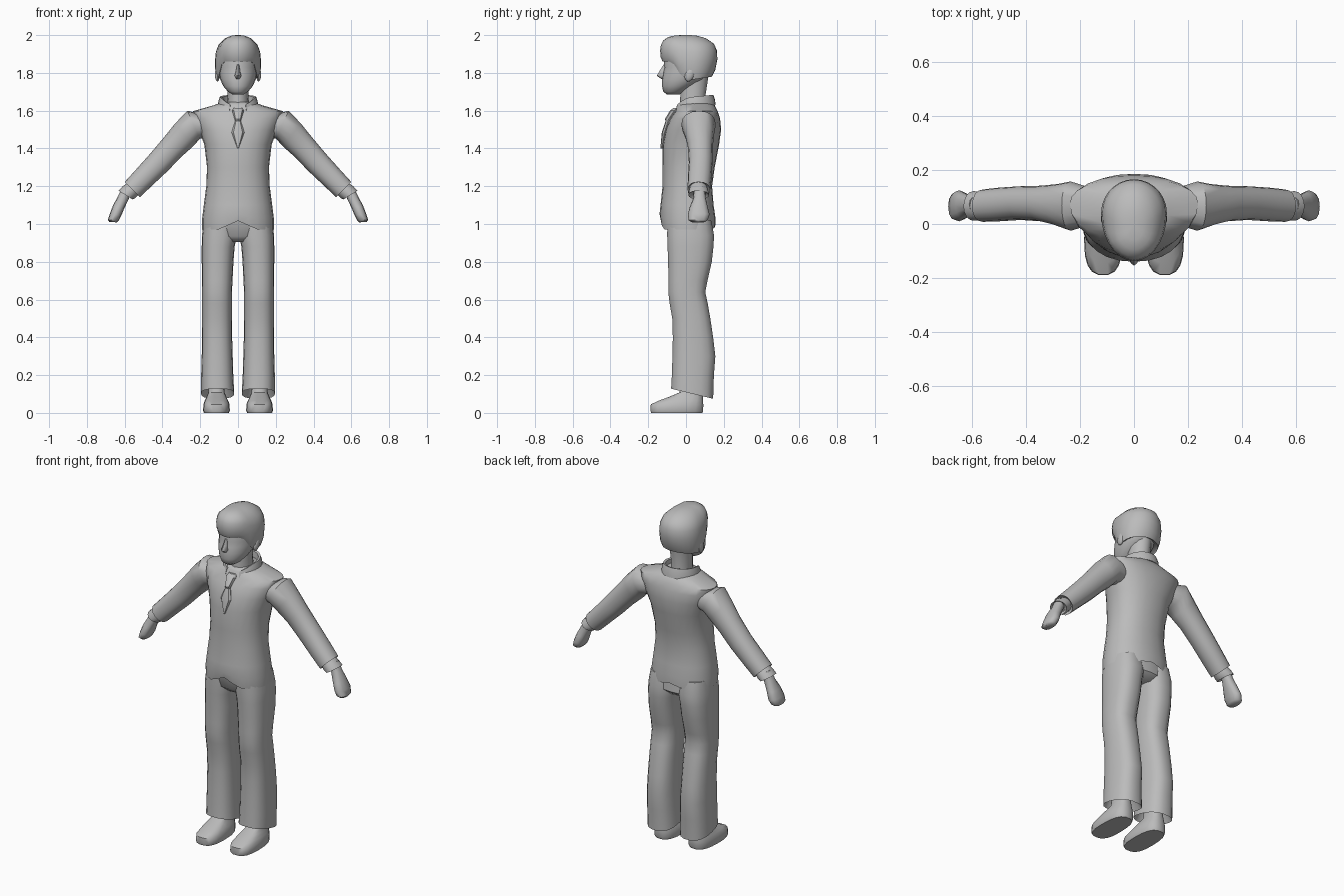
import bpy, bmesh, math
from mathutils import Vector

grey = bpy.data.materials.new("plain_grey")
grey.diffuse_color = (0.5, 0.5, 0.5, 1)


def finish(name, bm, mirror=False, angle=50):
    bmesh.ops.recalc_face_normals(bm, faces=bm.faces)
    me = bpy.data.meshes.new(name)
    bm.to_mesh(me)
    bm.free()
    ob = bpy.data.objects.new(name, me)
    bpy.context.collection.objects.link(ob)
    me.materials.append(grey)
    if mirror:
        mod = ob.modifiers.new("mirror", 'MIRROR')
        mod.use_mirror_merge = False
    bpy.ops.object.select_all(action='DESELECT')
    ob.select_set(True)
    bpy.context.view_layer.objects.active = ob
    bpy.ops.object.shade_smooth_by_angle(angle=math.radians(angle))
    return ob


def spow(v, e):
    return math.copysign(abs(v) ** e, v)


def loft(name, rows, mirror=False, n=20, e=1.0, warp=None, angle=50):
    """Rows: (x, z, half width, front y, side y, back y, tilt in degrees)."""
    bm = bmesh.new()
    rings = []
    for k, (cx, cz, rx, yf, ys, yb, tilt) in enumerate(rows):
        t, ring = math.radians(tilt), []
        for i in range(n):
            a = 2 * math.pi * i / n
            c, s = spow(math.cos(a), e), spow(math.sin(a), e)
            x = cx + rx * c * math.cos(t)
            z = cz + rx * c * math.sin(t)
            y = ys + s * (yb - ys if s > 0 else ys - yf)
            if warp:
                z = warp(k, x, y, z, s)
            ring.append(bm.verts.new((x, y, z)))
        rings.append(ring)
    for r0, r1 in zip(rings, rings[1:]):
        for i in range(n):
            j = (i + 1) % n
            bm.faces.new((r0[i], r0[j], r1[j], r1[i]))
    bm.faces.new(rings[0])
    bm.faces.new(rings[-1])
    return finish(name, bm, mirror, angle)


def upright(rows, cx=0.0):
    """Rows (z, half width, front y, side y, back y) stacked vertically."""
    return [(cx, z, rx, yf, ys, yb, 0) for z, rx, yf, ys, yb in rows]


# Jacket body, with a notched hem in front and a slight arch behind
def jacket_hem(k, x, y, z, s):
    if k > 2:
        return z
    return z + (0.045 if s < 0 else 0.02) * max(0, 1 - abs(x) / 0.1) * (1 if k < 2 else 0.5)


loft("jacket", upright([
    (1.00, 0.165, -0.105, 0.01, 0.13),
    (0.972, 0.190, -0.132, 0.01, 0.155),
    (1.03, 0.190, -0.140, 0.01, 0.155),
    (1.10, 0.181, -0.135, 0.01, 0.146),
    (1.20, 0.168, -0.124, 0.01, 0.138),
    (1.30, 0.164, -0.124, 0.02, 0.152),
    (1.42, 0.178, -0.123, 0.04, 0.175),
    (1.50, 0.208, -0.108, 0.06, 0.186),
    (1.56, 0.232, -0.083, 0.07, 0.180),
    (1.597, 0.238, -0.056, 0.075, 0.168),
    (1.628, 0.130, -0.048, 0.065, 0.152),
    (1.645, 0.085, -0.030, 0.05, 0.130)]), n=24, e=0.9, warp=jacket_hem)

# Sleeves, open at the wrist
loft("sleeve", [
    (0.15, 1.52, 0.06, 0.00, 0.07, 0.13, 75),
    (0.235, 1.525, 0.081, -0.025, 0.07, 0.158, 66),
    (0.285, 1.472, 0.077, -0.005, 0.07, 0.148, 52),
    (0.345, 1.408, 0.069, 0.010, 0.075, 0.142, 46),
    (0.42, 1.325, 0.065, 0.015, 0.077, 0.140, 44),
    (0.50, 1.243, 0.060, 0.010, 0.070, 0.135, 44),
    (0.56, 1.182, 0.057, 0.008, 0.066, 0.128, 45),
    (0.55, 1.192, 0.045, 0.020, 0.066, 0.115, 45)], mirror=True, n=16, e=0.9)

# Shirt cuffs
loft("cuff", [
    (0.55, 1.192, 0.042, 0.020, 0.066, 0.112, 45),
    (0.575, 1.170, 0.046, 0.014, 0.066, 0.120, 40),
    (0.595, 1.153, 0.044, 0.012, 0.066, 0.122, 32),
    (0.588, 1.163, 0.034, 0.025, 0.066, 0.108, 32)], mirror=True, n=16)

# Hands
loft("hand", [
    (0.585, 1.19, 0.028, 0.042, 0.072, 0.102, 25),
    (0.607, 1.14, 0.029, 0.040, 0.072, 0.104, 18),
    (0.632, 1.09, 0.031, 0.020, 0.068, 0.115, 14),
    (0.648, 1.05, 0.031, 0.010, 0.068, 0.125, 8),
    (0.660, 1.02, 0.029, 0.014, 0.066, 0.115, 4),
    (0.662, 1.01, 0.020, 0.028, 0.066, 0.100, 4)], mirror=True, n=12, e=0.85)

# Trousers: hips, then slanted-hem legs
loft("hips", upright([
    (0.905, 0.100, -0.060, 0.02, 0.110),
    (0.935, 0.175, -0.093, 0.02, 0.143),
    (1.03, 0.174, -0.105, 0.01, 0.135)]), e=0.85)


def leg_hem(k, x, y, z, s):
    return z - 0.24 * (y - 0.03) if k < 2 else z


loft("trouser_leg", [
    (0.110, 0.16, 0.065, -0.055, 0.03, 0.115, 0),
    (0.108, 0.102, 0.088, -0.080, 0.03, 0.145, 0),
    (0.110, 0.20, 0.085, -0.076, 0.03, 0.149, 0),
    (0.110, 0.30, 0.082, -0.073, 0.03, 0.157, 0),
    (0.111, 0.40, 0.080, -0.071, 0.03, 0.145, 0),
    (0.111, 0.50, 0.079, -0.074, 0.025, 0.130, 0),
    (0.111, 0.58, 0.079, -0.088, 0.015, 0.116, 0),
    (0.111, 0.64, 0.079, -0.095, 0.01, 0.103, 0),
    (0.110, 0.70, 0.081, -0.094, 0.01, 0.115, 0),
    (0.108, 0.80, 0.084, -0.096, 0.02, 0.138, 0),
    (0.105, 0.88, 0.087, -0.099, 0.02, 0.147, 0),
    (0.098, 0.94, 0.093, -0.101, 0.02, 0.150, 0),
    (0.095, 1.02, 0.085, -0.100, 0.02, 0.135, 0)],
    mirror=True, n=18, e=0.8, warp=leg_hem)

# Shoes rising into ankles
loft("shoe", upright([
    (0.0, 0.066, -0.186, -0.06, 0.088),
    (0.012, 0.071, -0.190, -0.06, 0.093),
    (0.045, 0.069, -0.188, -0.05, 0.093),
    (0.065, 0.062, -0.145, -0.03, 0.092),
    (0.085, 0.052, -0.090, -0.01, 0.090),
    (0.108, 0.043, -0.035, 0.02, 0.087),
    (0.20, 0.038, -0.020, 0.03, 0.082)], 0.114), mirror=True, n=18, e=0.75)

# Neck and head
loft("neck", upright([
    (1.58, 0.062, -0.035, 0.045, 0.115),
    (1.68, 0.055, -0.030, 0.04, 0.103),
    (1.79, 0.060, -0.030, 0.045, 0.120)]), n=16)
loft("head", upright([
    (1.685, 0.028, -0.100, -0.07, -0.035),
    (1.70, 0.053, -0.120, -0.06, -0.010),
    (1.73, 0.078, -0.127, -0.035, 0.040),
    (1.765, 0.094, -0.127, -0.01, 0.100),
    (1.80, 0.101, -0.122, 0.01, 0.130),
    (1.83, 0.104, -0.114, 0.02, 0.145),
    (1.87, 0.107, -0.117, 0.03, 0.150),
    (1.93, 0.095, -0.100, 0.03, 0.135)]))

# Nose
loft("nose", upright([
    (1.768, 0.012, -0.130, -0.115, -0.10),
    (1.785, 0.019, -0.155, -0.115, -0.10),
    (1.81, 0.012, -0.140, -0.110, -0.10),
    (1.845, 0.007, -0.118, -0.105, -0.09)]), n=8)


# Hair: a cap whose edge lifts over the face
def hair_edge(k, x, y, z, s):
    t = min(1, max(0, (-s - 0.25) / 0.5))
    edge = 1.765 + 0.095 * t * t * (3 - 2 * t) + 0.015 * max(0, s)
    return 2 - (2 - z) * (2 - edge) / 0.24


loft("hair", upright([
    (1.775, 0.088, -0.105, 0.04, 0.115),
    (1.76, 0.110, -0.124, 0.04, 0.137),
    (1.80, 0.120, -0.134, 0.04, 0.155),
    (1.86, 0.122, -0.137, 0.04, 0.166),
    (1.91, 0.117, -0.133, 0.04, 0.164),
    (1.95, 0.102, -0.121, 0.03, 0.148),
    (1.982, 0.070, -0.095, 0.01, 0.105),
    (1.996, 0.038, -0.060, 0.0, 0.060),
    (2.0, 0.012, -0.025, 0.0, 0.025)]), n=28, warp=hair_edge)

# Ears
bm = bmesh.new()
bmesh.ops.create_uvsphere(bm, u_segments=10, v_segments=8, radius=1)
for v in bm.verts:
    v.co = Vector((0.109 + 0.014 * v.co.x, 0.02 + 0.026 * v.co.y + 0.008 * v.co.z,
                   1.792 + 0.038 * v.co.z))
finish("ear", bm, mirror=True)

# Collar: an open band, lower in front
bm = bmesh.new()
cols = []
for i in range(25):
    a = math.radians(-65 + 310 * i / 24)
    c, s = math.cos(a), math.sin(a)
    top = 1.674 + (0.010 * s if s > 0 else -0.050 * s * s)
    cols.append([bm.verts.new((r * c, 0.045 + (r + 0.004) * s, z))
                 for r, z in ((0.108, top - 0.055), (0.104, top - 0.025), (0.096, top),
                              (0.084, top - 0.004), (0.080, top - 0.055))])
for p, q in zip(cols, cols[1:]):
    for j in range(5):
        m = (j + 1) % 5
        bm.faces.new((p[j], q[j], q[m], p[m]))
bm.faces.new(cols[0])
bm.faces.new(cols[-1])
finish("collar", bm, angle=40)

# Necktie with its knot
loft("necktie", upright([
    (1.40, 0.003, -0.136, -0.128, -0.115),
    (1.485, 0.034, -0.128, -0.114, -0.100),
    (1.545, 0.015, -0.108, -0.096, -0.075),
    (1.555, 0.018, -0.112, -0.092, -0.065),
    (1.600, 0.031, -0.085, -0.062, -0.040),
    (1.615, 0.022, -0.065, -0.050, -0.030)]), n=8, angle=30)
